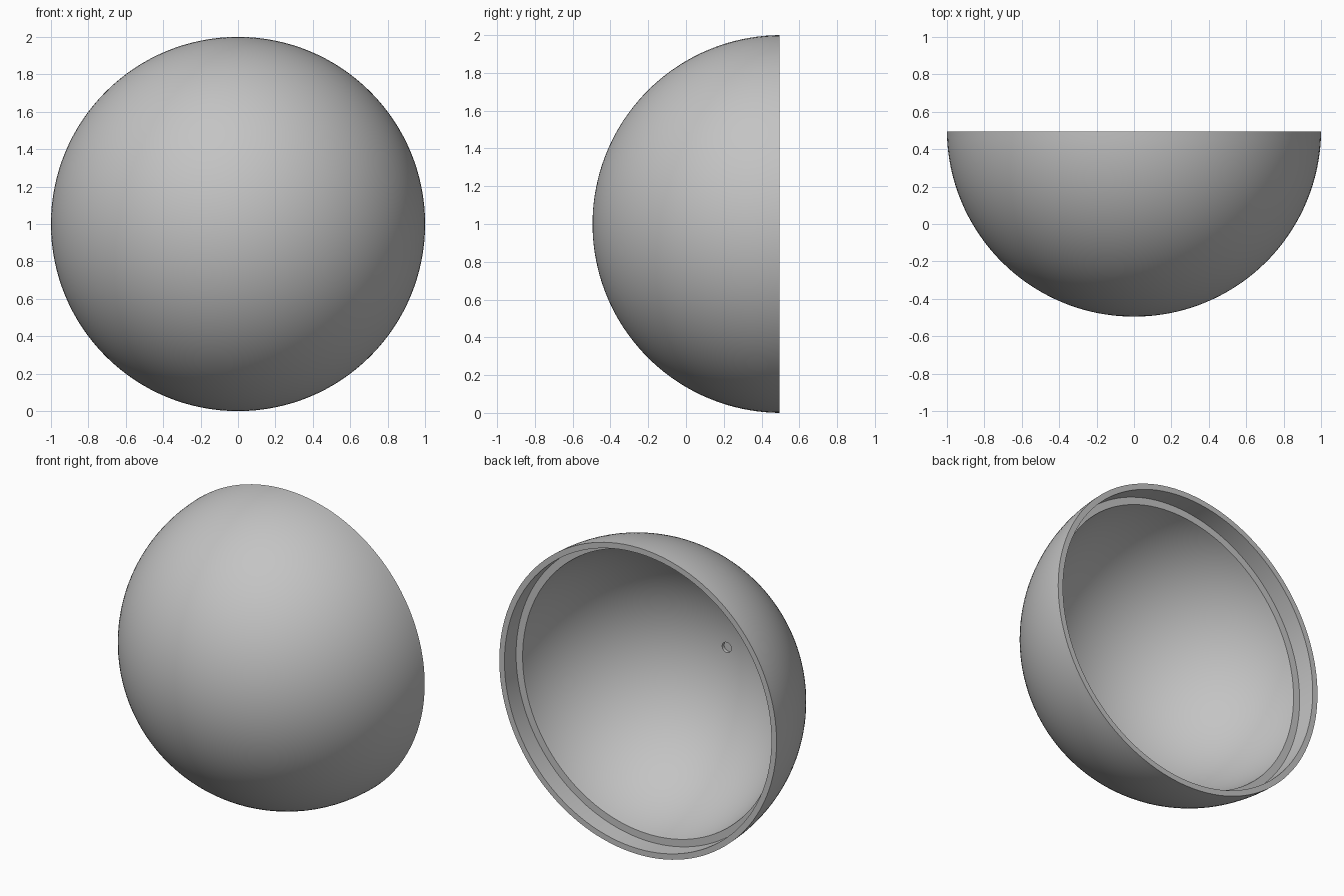
import bpy, bmesh
from math import sin, cos, asin, acos, pi
from mathutils import Vector

if "Cube" in bpy.data.objects:
    bpy.data.objects.remove(bpy.data.objects["Cube"])

OUTER, INNER = 1.0, 0.925        # shell radii
CENTRE_Y, RIM_Y = 0.505, 0.495   # sphere centre and cut plane
LIP_R, STEP = 0.963, 0.12        # stepped lip
DIMPLE_R, DIMPLE_DEPTH = 0.033, 0.02
ARC, SIDES = 40, 128


def arc(radius, start, end):
    """Points (distance from axis, y), with angles measured from the front pole."""
    angles = [start + (end - start) * i / ARC for i in range(ARC + 1)]
    return [(radius * sin(a), CENTRE_Y - radius * cos(a)) for a in angles]


def plain_material(name, value):
    mat = bpy.data.materials.new(name)
    mat.use_nodes = True
    colour = (value, value, value, 1)
    mat.diffuse_color = colour
    mat.node_tree.nodes["Principled BSDF"].inputs["Base Color"].default_value = colour
    return mat


# Profile: outer dome, rim, lip wall, ledge, inner dome, dimple
ledge_y = RIM_Y - STEP
dimple_y = CENTRE_Y - INNER - DIMPLE_DEPTH
profile = arc(OUTER, 0, acos((CENTRE_Y - RIM_Y) / OUTER))
profile += [(LIP_R, RIM_Y), (LIP_R, ledge_y)]
profile += arc(INNER, acos((CENTRE_Y - ledge_y) / INNER), asin(DIMPLE_R / INNER))
profile += [(DIMPLE_R, dimple_y), (0, dimple_y)]

# Revolve the profile round the front-to-back axis
bm = bmesh.new()
verts = [bm.verts.new((r, y, 1)) for r, y in profile]
edges = [bm.edges.new(pair) for pair in zip(verts, verts[1:])]
bmesh.ops.spin(bm, geom=verts + edges, cent=(0, 0, 1), axis=(0, 1, 0),
               angle=2 * pi, steps=SIDES, use_merge=True)
bmesh.ops.remove_doubles(bm, verts=bm.verts, dist=0.0001)
bmesh.ops.recalc_face_normals(bm, faces=bm.faces)
mesh = bpy.data.meshes.new("half_shell")
bm.to_mesh(mesh)
bm.free()

shell = bpy.data.objects.new("half_shell", mesh)
bpy.context.collection.objects.link(shell)
mesh.materials.append(plain_material("plain_grey", 0.55))

# Smooth domes with sharp rim edges
bpy.ops.object.select_all(action='DESELECT')
shell.select_set(True)
bpy.context.view_layer.objects.active = shell
bpy.ops.object.shade_smooth_by_angle(angle=pi / 6)
